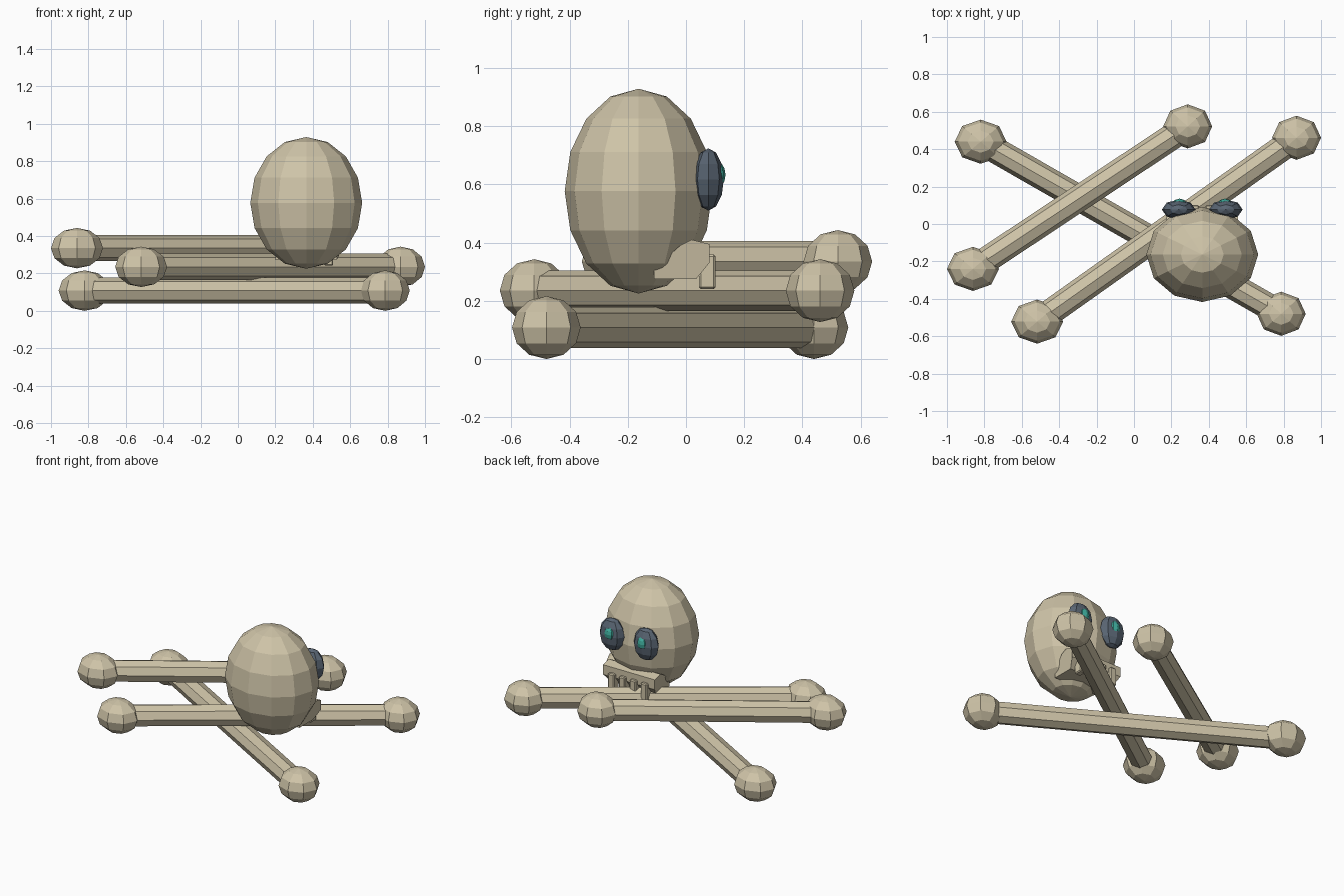
import bpy, bmesh
from mathutils import Vector, Matrix

if "Cube" in bpy.data.objects:
    bpy.data.objects.remove(bpy.data.objects["Cube"])


def material(name, rgb):
    m = bpy.data.materials.new(name)
    m.diffuse_color = (*rgb, 1)
    m.use_nodes = True
    m.node_tree.nodes["Principled BSDF"].inputs["Base Color"].default_value = m.diffuse_color
    return m


BONE = material("bone", (0.62, 0.55, 0.39))
SOCKET = material("socket", (0.10, 0.13, 0.17))
GLOW = material("glow", (0.05, 0.42, 0.34))


def finish(bm, name, mat):
    bmesh.ops.recalc_face_normals(bm, faces=bm.faces)
    me = bpy.data.meshes.new(name)
    bm.to_mesh(me)
    bm.free()
    me.materials.append(mat)
    ob = bpy.data.objects.new(name, me)
    bpy.context.collection.objects.link(ob)
    return ob


def ball(name, loc, radii, seg, rings, mat):
    bm = bmesh.new()
    bmesh.ops.create_uvsphere(bm, u_segments=seg, v_segments=rings, radius=1,
                              matrix=Matrix.Translation(loc) @ Matrix.Diagonal((*radii, 1)))
    return finish(bm, name, mat)


def shaft(name, a, b, r, mat):
    a, b = Vector(a), Vector(b)
    d = b - a
    bm = bmesh.new()
    mtx = Matrix.Translation((a + b) / 2) @ d.to_track_quat('Z', 'Y').to_matrix().to_4x4()
    bmesh.ops.create_cone(bm, cap_ends=True, segments=8, radius1=r, radius2=r,
                          depth=d.length, matrix=mtx)
    return finish(bm, name, mat)


def box(name, loc, size, mat):
    bm = bmesh.new()
    bmesh.ops.create_cube(bm, size=1,
                          matrix=Matrix.Translation(loc) @ Matrix.Diagonal((*size, 1)))
    bmesh.ops.bevel(bm, geom=bm.edges[:], offset=0.006, segments=1, affect='EDGES')
    return finish(bm, name, mat)


# Crossed long bones: left end, right end, height
bones = [
    ("lower", (-0.82, 0.44), (0.787, -0.48), 0.108),
    ("middle", (-0.518, -0.522), (0.869, 0.461), 0.235),
    ("upper", (-0.861, -0.24), (0.287, 0.522), 0.335),
]
for name, a, b, z in bones:
    shaft(name + "_bone_shaft", (*a, z), (*b, z), 0.07, BONE)
    ball(name + "_bone_left_knob", (*a, z), (0.139, 0.118, 0.108), 8, 6, BONE)
    ball(name + "_bone_right_knob", (*b, z), (0.131, 0.118, 0.108), 8, 6, BONE)

# Skull, facing the back
CX = 0.365
ball("cranium", (CX, -0.163, 0.577), (0.299, 0.254, 0.352), 12, 8, BONE)

# Jaw: side profile extruded across the skull
profile = [(-0.11, 0.275), (0.035, 0.275), (0.08, 0.33), (0.08, 0.395),
           (0.02, 0.41), (-0.02, 0.39), (-0.11, 0.31)]
bm = bmesh.new()
sides = [[bm.verts.new((CX + s * (0.165 if z < 0.32 else 0.19), y, z)) for y, z in profile]
         for s in (-1, 1)]
n = len(profile)
for ring in sides:
    bm.faces.new(ring)
for i in range(n):
    j = (i + 1) % n
    bm.faces.new((sides[0][i], sides[0][j], sides[1][j], sides[1][i]))
finish(bm, "jaw", BONE)

# Teeth
for i in range(4):
    box(f"tooth_{i + 1}", (CX + (i - 1.5) * 0.08, 0.073, 0.3), (0.045, 0.056, 0.118), BONE)

# Eye sockets with glowing pupils
for side, s in (("left", -1), ("right", 1)):
    ball(side + "_eye_socket", (CX + s * 0.126, 0.077, 0.617), (0.09, 0.053, 0.107), 8, 6, SOCKET)
    ball(side + "_eye_glow", (CX + s * 0.121, 0.108, 0.633), (0.038, 0.028, 0.045), 8, 6, GLOW)
